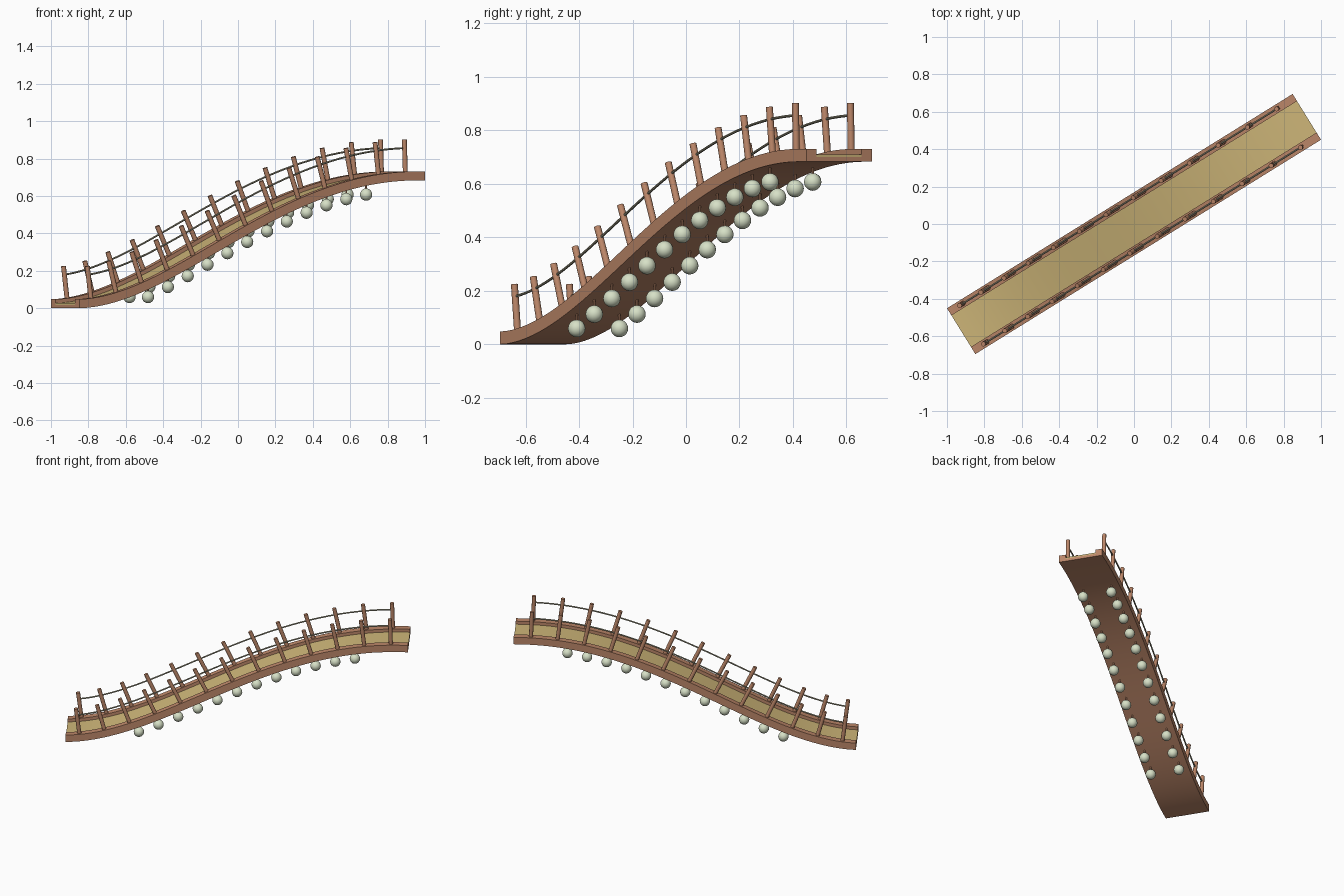
import bpy, bmesh, math
from mathutils import Vector, Matrix

if "Cube" in bpy.data.objects:
    bpy.data.objects.remove(bpy.data.objects["Cube"])

LENGTH, WIDTH, RISE = 2.174, 0.288, 0.683
YAW = Matrix.Rotation(math.radians(31.8), 4, 'Z')
KERB_TOP = 0.048


def material(name, rgb):
    m = bpy.data.materials.new(name)
    m.diffuse_color = (*rgb, 1)
    m.use_nodes = True
    m.node_tree.nodes["Principled BSDF"].inputs["Base Color"].default_value = m.diffuse_color
    return m


WOOD = material("red_wood", (0.50, 0.24, 0.14))
GOLD = material("gold_planks", (0.62, 0.47, 0.19))
ROPE = material("rope_fibre", (0.36, 0.34, 0.24))
SAGE = material("sage_globe", (0.68, 0.75, 0.57))


def height(s):
    # S-shaped climb with a slight upward arch
    u = min(max(s / LENGTH + 0.5, 0), 1)
    return RISE * (3 * u * u - 2 * u ** 3) + 0.065 * max(math.sin(math.pi * u), 0) ** 1.5


def frame(s):
    # tangent angle of the bridge at distance s
    return math.atan((height(s + 0.005) - height(s - 0.005)) / 0.01)


def point(s, t, n):
    # s along, t across, n along the surface normal
    a = frame(s)
    return Vector((s - n * math.sin(a), t, height(s) + n * math.cos(a)))


def finish(name, bm, mat, angle=35):
    bmesh.ops.recalc_face_normals(bm, faces=bm.faces)
    bm.transform(YAW)
    me = bpy.data.meshes.new(name)
    bm.to_mesh(me)
    bm.free()
    me.materials.append(mat)
    ob = bpy.data.objects.new(name, me)
    bpy.context.collection.objects.link(ob)
    bpy.ops.object.select_all(action='DESELECT')
    ob.select_set(True)
    bpy.context.view_layer.objects.active = ob
    bpy.ops.object.shade_smooth_by_angle(angle=math.radians(angle))
    return ob


def sweep(name, section, s0, s1, steps, mat):
    # sweep a closed (t, n) section along the bridge curve
    bm = bmesh.new()
    rings = []
    for i in range(steps + 1):
        s = s0 + (s1 - s0) * i / steps
        rings.append([bm.verts.new(point(s, t, n)) for t, n in section])
    k = len(section)
    for a, b in zip(rings, rings[1:]):
        for j in range(k):
            bm.faces.new((a[j], a[(j + 1) % k], b[(j + 1) % k], b[j]))
    bm.faces.new(rings[0])
    bm.faces.new(rings[-1])
    return finish(name, bm, mat)


def rect(t0, t1, n0, n1):
    return [(t0, n0), (t1, n0), (t1, n1), (t0, n1)]


def rod(bm, a, b, r, sides):
    d = b - a
    m = Matrix.Translation((a + b) / 2) @ d.to_track_quat('Z', 'Y').to_matrix().to_4x4()
    bmesh.ops.create_cone(bm, cap_ends=True, segments=sides, radius1=r, radius2=r,
                          depth=d.length, matrix=m)


E = LENGTH / 2
H = WIDTH / 2
K = H - 0.045

# walkway: lower slab and gold deck
sweep("lower_slab", rect(-K, K, 0, 0.018), -E, E, 48, WOOD)
sweep("deck", rect(-K, K, 0.018, 0.027), -E, E, 48, GOLD)

for side, label in ((-1, "front"), (1, "back")):
    # raised kerb beam
    sweep(label + "_kerb", rect(side * K, side * H, 0, KERB_TOP), -E, E, 48, WOOD)

    # handrail posts, square to the slope
    bm = bmesh.new()
    t = side * 0.121
    for i in range(13):
        s = -0.995 + i * 0.1645
        rod(bm, point(s, t, 0.02), point(s, t, KERB_TOP + 0.172), 0.013, 12)
    finish(label + "_posts", bm, WOOD)

    # rope handrail
    circle = [(t + 0.005 * math.cos(j * math.pi / 4),
               KERB_TOP + 0.126 + 0.005 * math.sin(j * math.pi / 4)) for j in range(8)]
    sweep(label + "_rope", circle, -0.995, 0.979, 48, ROPE).data.shade_smooth()

    # globes hanging under the walkway, with short hangers
    globes, hangers = bmesh.new(), bmesh.new()
    for i in range(12):
        s = -0.624 + i * 0.1247
        top = Vector((s, side * 0.094, height(s) + 0.008))
        centre = top - Vector((0, 0, 0.060))
        bmesh.ops.create_uvsphere(globes, u_segments=16, v_segments=10, radius=0.033,
                                  matrix=Matrix.Translation(centre))
        rod(hangers, centre, top, 0.005, 8)
    finish(label + "_globes", globes, SAGE, 60)
    finish(label + "_hangers", hangers, WOOD)
